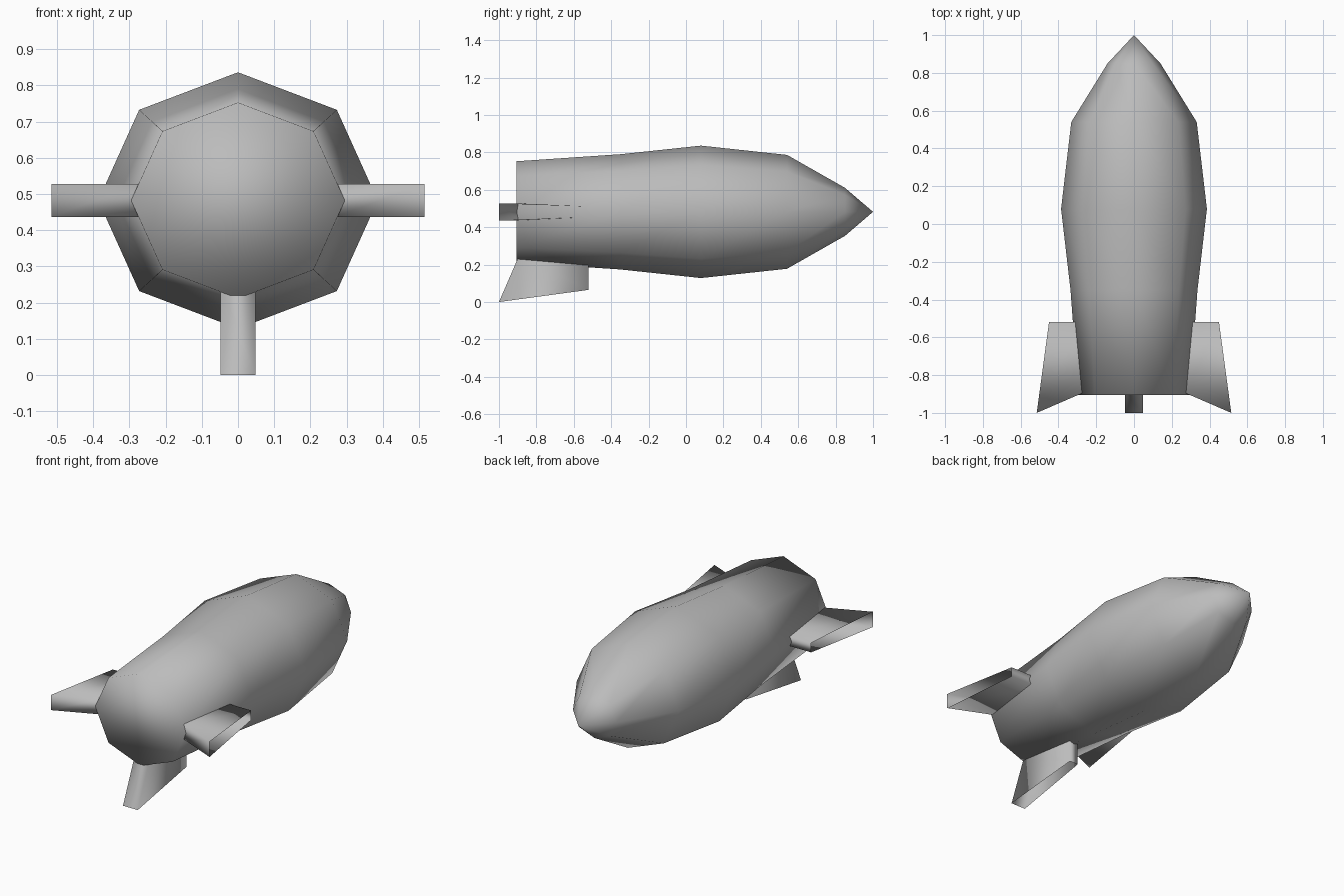
import bpy
import bmesh
import math
from mathutils import Matrix, Vector

if "Cube" in bpy.data.objects:
    bpy.data.objects.remove(bpy.data.objects["Cube"], do_unlink=True)

AXIS_Z = 0.482   # height of the hull axis
FLATTEN = 0.917  # hull height relative to its width
SIDES = 8

grey = bpy.data.materials.new("plain grey")
grey.use_nodes = True
colour = (0.5, 0.5, 0.5, 1)
grey.diffuse_color = colour
grey.node_tree.nodes["Principled BSDF"].inputs["Base Color"].default_value = colour


def finish(bm, name):
    """Turn a bmesh into a smooth grey object."""
    for face in bm.faces:
        face.smooth = True
    mesh = bpy.data.meshes.new(name)
    bm.to_mesh(mesh)
    bm.free()
    mesh.materials.append(grey)
    obj = bpy.data.objects.new(name, mesh)
    bpy.context.collection.objects.link(obj)
    return obj


# Hull: eight-sided rings along y, flat tail cap, pointed nose
profile = [(-0.905, 0.295), (-0.35, 0.336), (0.08, 0.386), (0.54, 0.332), (0.85, 0.14)]
bm = bmesh.new()
rings = []
for y, radius in profile:
    ring = []
    for i in range(SIDES):
        a = math.tau * i / SIDES
        ring.append(bm.verts.new((radius * math.cos(a), y,
                                  AXIS_Z + FLATTEN * radius * math.sin(a))))
    rings.append(ring)
nose = bm.verts.new((0, 1, AXIS_Z))
bm.faces.new(rings[0])
for i in range(SIDES):
    j = (i + 1) % SIDES
    for near, far in zip(rings, rings[1:]):
        bm.faces.new((near[i], far[i], far[j], near[j]))
    bm.faces.new((rings[-1][i], nose, rings[-1][j]))
bmesh.ops.recalc_face_normals(bm, faces=bm.faces)
finish(bm, "hull")


def fin(name, angle, inset, rear_half, front_half):
    """Hollow swept fin, open at the tip and root, turned about the hull axis."""
    outline = [(0.27, -0.894, rear_half), (0.515, -1.0, rear_half),
               (0.45, -0.52, front_half), (0.28, -0.52, front_half)]
    bm = bmesh.new()
    top, low = [[bm.verts.new((x - inset, y, side * half)) for x, y, half in outline]
                for side in (1, -1)]
    bm.faces.new(top)
    bm.faces.new(low[::-1])
    for a, b in ((0, 1), (2, 3)):  # trailing and leading walls
        bm.faces.new((top[b], top[a], low[a], low[b]))
    turn = Matrix.Translation(Vector((0, 0, AXIS_Z))) @ Matrix.Rotation(angle, 4, "Y")
    bm.transform(turn)
    finish(bm, name)


fin("left_fin", 0, 0, 0.045, 0.028)
fin("right_fin", math.pi, 0, 0.045, 0.028)
fin("bottom_fin", math.pi / 2, 0.033, 0.048, 0.028)
